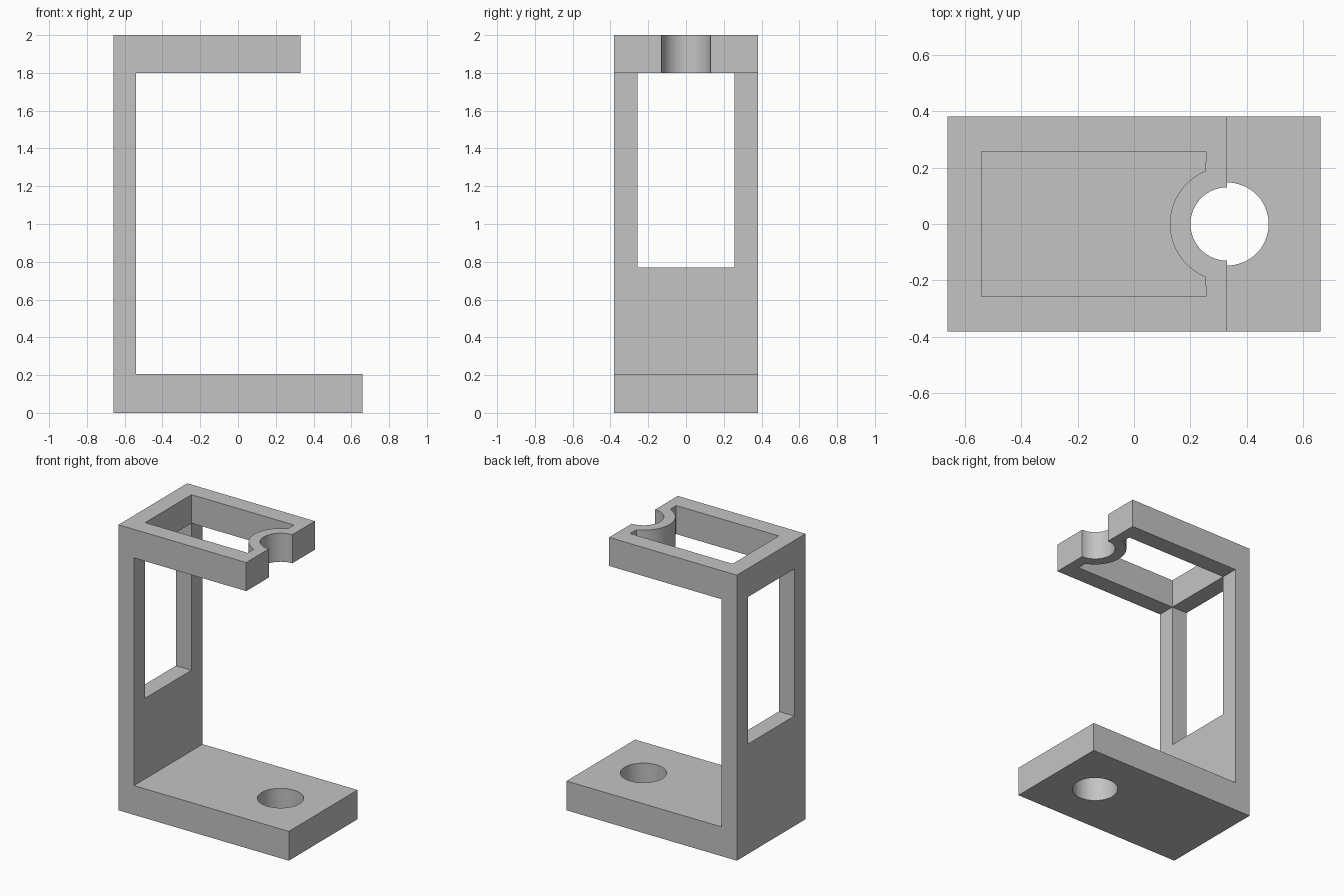
import bpy, bmesh
from math import radians, sin, cos, asin, pi
from mathutils import Vector

if "Cube" in bpy.data.objects:
    bpy.data.objects.remove(bpy.data.objects["Cube"], do_unlink=True)

grey = bpy.data.materials.new("plain_grey")
grey.use_nodes = True
colour = (0.55, 0.55, 0.55, 1)
grey.diffuse_color = colour
grey.node_tree.nodes["Principled BSDF"].inputs["Base Color"].default_value = colour

HALF_X, HALF_Y, TOP = 0.66, 0.38, 2.0
WALL_X, PLATE, ARM_Z = -0.54, 0.205, 1.8
HOLE_X = 0.33          # shared axis of the notch and the base hole
OPEN_X, OPEN_Y = 0.255, 0.256


def prism(name, points, offset):
    """Solid made by sweeping a closed outline along an offset."""
    bm = bmesh.new()
    face = bm.faces.new([bm.verts.new(p) for p in points])
    swept = bmesh.ops.extrude_face_region(bm, geom=[face])["geom"]
    verts = [g for g in swept if isinstance(g, bmesh.types.BMVert)]
    bmesh.ops.translate(bm, verts=verts, vec=Vector(offset))
    bmesh.ops.recalc_face_normals(bm, faces=bm.faces)
    mesh = bpy.data.meshes.new(name)
    bm.to_mesh(mesh)
    bm.free()
    mesh.materials.append(grey)
    obj = bpy.data.objects.new(name, mesh)
    bpy.context.collection.objects.link(obj)
    return obj


def arc(radius, start, end, steps, z):
    """Points on a circle around the hole axis."""
    angles = [start + (end - start) * i / steps for i in range(steps + 1)]
    return [(HOLE_X + radius * cos(a), radius * sin(a), z) for a in angles]


def cut(body, cutter):
    cutter.hide_render = True
    mod = body.modifiers.new("cut", "BOOLEAN")
    mod.operation, mod.solver, mod.object = "DIFFERENCE", "EXACT", cutter
    bpy.context.view_layer.objects.active = body
    bpy.ops.object.modifier_apply(modifier=mod.name)
    bpy.data.objects.remove(cutter, do_unlink=True)


# C-shaped body: base plate, upright wall and upper arm
outline = [(-HALF_X, 0), (HALF_X, 0), (HALF_X, PLATE), (WALL_X, PLATE),
           (WALL_X, ARM_Z), (HOLE_X, ARM_Z), (HOLE_X, TOP), (-HALF_X, TOP)]
bracket = prism("bracket", [(x, -HALF_Y, z) for x, z in outline], (0, 2 * HALF_Y, 0))

# Window in the upright wall
window = [(-0.8, y, z) for y, z in ((-OPEN_Y, 0.77), (OPEN_Y, 0.77),
                                   (OPEN_Y, ARM_Z), (-OPEN_Y, ARM_Z))]
cut(bracket, prism("window_cutter", window, (0.3, 0, 0)))

# Opening through the arm, leaving a curved rim around the notch
rim = 0.203
bend = asin(0.188 / rim)
low = ARM_Z - 0.05
opening = [(OPEN_X, OPEN_Y, low), (WALL_X, OPEN_Y, low),
           (WALL_X, -OPEN_Y, low), (OPEN_X, -OPEN_Y, low)]
opening += arc(rim, pi + bend, pi - bend, 32, low)
cut(bracket, prism("opening_cutter", opening, (0, 0, 0.4)))

# Half-round notch at the arm tip and round hole in the base
for name, radius, z in (("notch_cutter", 0.13, low), ("hole_cutter", 0.147, -0.1)):
    cut(bracket, prism(name, arc(radius, 0, 2 * pi, 64, z)[:-1], (0, 0, 0.4)))

bpy.ops.object.select_all(action="DESELECT")
bracket.select_set(True)
bpy.context.view_layer.objects.active = bracket
bpy.ops.object.shade_smooth_by_angle(angle=radians(30))
